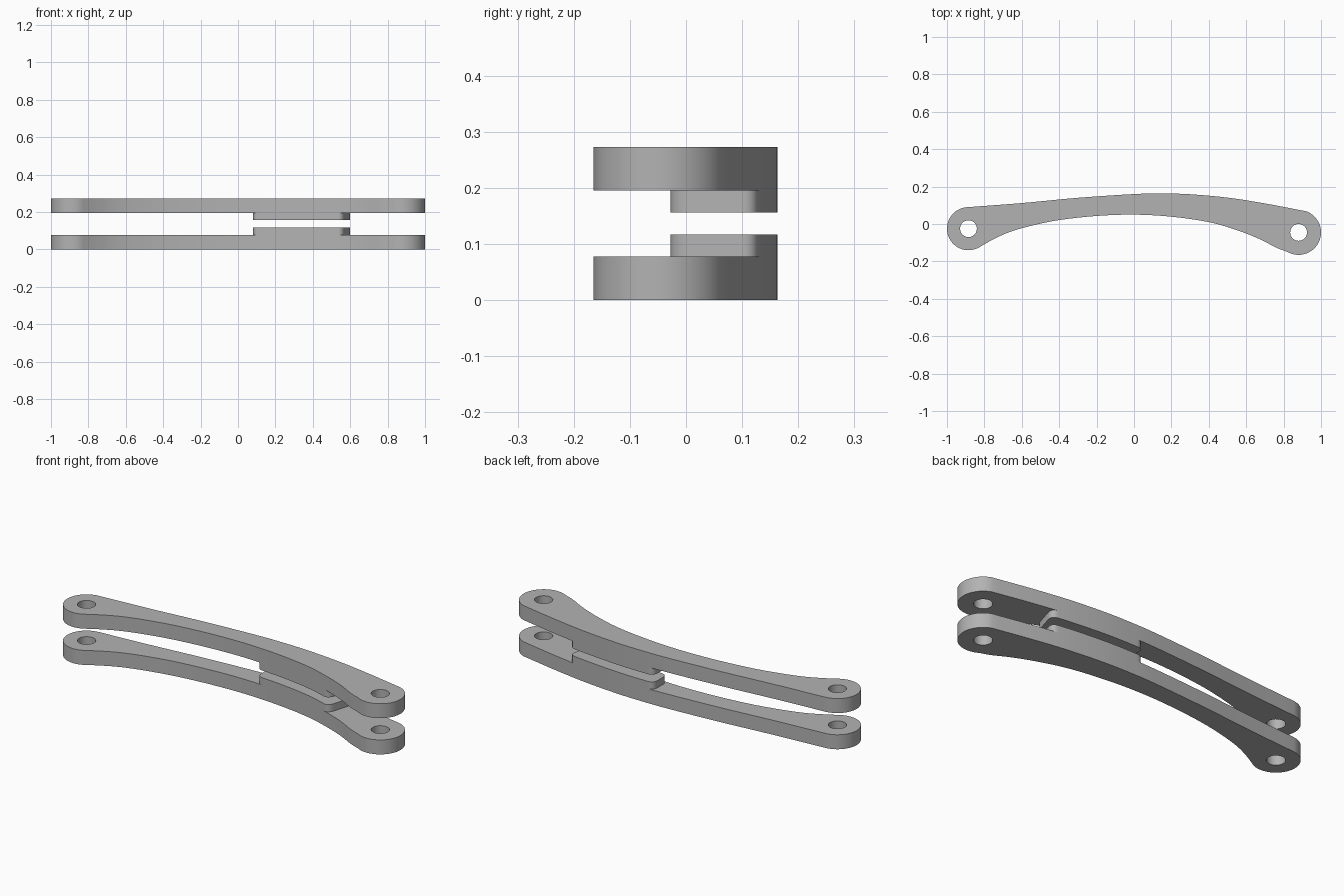
import bpy, bmesh, math
from mathutils import Vector

if "Cube" in bpy.data.objects:
    bpy.data.objects.remove(bpy.data.objects["Cube"])

grey = bpy.data.materials.new("plain grey")
grey.use_nodes = True
grey.diffuse_color = (0.45, 0.45, 0.45, 1)
grey.node_tree.nodes["Principled BSDF"].inputs["Base Color"].default_value = grey.diffuse_color

LEFT, RIGHT = Vector((-0.885, -0.025)), Vector((0.88, -0.045))
LEFT_R, RIGHT_R, HOLE_R = 0.115, 0.12, 0.045
PLATE, PAD, TOTAL = 0.078, 0.039, 0.273


def arc(centre, radius, start, end, steps=20):
    angles = [math.radians(start + (end - start) * i / steps) for i in range(steps + 1)]
    return [centre + radius * Vector((math.cos(a), math.sin(a))) for a in angles]


def smooth_path(points, steps=6):
    """Catmull-Rom path through the points."""
    p = [Vector(q) for q in points]
    p = [2 * p[0] - p[1]] + p + [2 * p[-1] - p[-2]]
    path = []
    for a, b, c, d in zip(p, p[1:], p[2:], p[3:]):
        for i in range(steps):
            t = i / steps
            path.append(0.5 * (2 * b + (c - a) * t + (2 * a - 5 * b + 4 * c - d) * t ** 2
                               + (3 * b - a - 3 * c + d) * t ** 3))
    return path + [p[-2]]


def on_path(path, x):
    for a, b in zip(path, path[1:]):
        if a.x <= x <= b.x:
            return a.lerp(b, (x - a.x) / (b.x - a.x))


def section(path, x0, x1):
    inner = [p for p in path if x0 < p.x < x1]
    return [on_path(path, x0)] + inner + [on_path(path, x1)]


def corner(a, tip, b, steps=8):
    """Rounded corner between a and b, without its end points."""
    return [a.lerp(tip, i / steps).lerp(tip.lerp(b, i / steps), i / steps) for i in range(1, steps)]


def slab(name, loops, z0, z1):
    bm = bmesh.new()
    edges = []
    for loop in loops:
        verts = [bm.verts.new((p.x, p.y, z0)) for p in loop]
        edges += [bm.edges.new((verts[i - 1], verts[i])) for i in range(len(verts))]
    bmesh.ops.triangle_fill(bm, edges=edges, use_beauty=True)
    made = bmesh.ops.extrude_face_region(bm, geom=bm.faces[:])["geom"]
    top = [v for v in made if isinstance(v, bmesh.types.BMVert)]
    bmesh.ops.translate(bm, verts=top, vec=(0, 0, z1 - z0))
    bmesh.ops.recalc_face_normals(bm, faces=bm.faces[:])
    mesh = bpy.data.meshes.new(name)
    bm.to_mesh(mesh)
    bm.free()
    mesh.materials.append(grey)
    obj = bpy.data.objects.new(name, mesh)
    bpy.context.collection.objects.link(obj)
    bpy.ops.object.select_all(action="DESELECT")
    obj.select_set(True)
    bpy.context.view_layer.objects.active = obj
    bpy.ops.object.shade_smooth_by_angle(angle=math.radians(30))


# Long curved edges of the arm
left_end = arc(LEFT, LEFT_R, 95, 305, 32)
right_end = arc(RIGHT, RIGHT_R, 240, 430, 32)
front = smooth_path([left_end[-1], (-0.75, -0.081), (-0.67, -0.045), (-0.56, -0.012), (-0.4, 0.021),
                     (-0.2, 0.043), (0, 0.05), (0.2, 0.039), (0.4, 0.01), (0.55, -0.033),
                     (0.67, -0.08), (0.76, -0.126), right_end[0]])
back = smooth_path([left_end[0], (-0.6, 0.112), (-0.3, 0.14), (0, 0.16), (0.15, 0.163), (0.3, 0.159),
                    (0.5, 0.141), (0.7, 0.11), right_end[-1]])

# Arm plate outline with a pin hole at each end
outline = left_end + front[1:-1] + right_end + back[-2:0:-1]
loops = [outline, arc(LEFT, HOLE_R, 0, 345, 23), arc(RIGHT, HOLE_R, 0, 345, 23)]

# Inner pad outline: flush long sides, rounded ends
pad_front = section(front, 0.115, 0.525)
pad_back = section(back, 0.115, 0.57)[::-1]
pad = (pad_front
       + corner(pad_front[-1], on_path(front, 0.56), Vector((0.572, 0.005)))
       + [Vector((0.572, 0.005)), Vector((0.597, 0.088))]
       + corner(Vector((0.597, 0.088)), on_path(back, 0.608), pad_back[0])
       + pad_back
       + corner(pad_back[-1], on_path(back, 0.08), Vector((0.08, 0.125)))
       + [Vector((0.08, 0.125)), Vector((0.08, 0.085))]
       + corner(Vector((0.08, 0.085)), on_path(front, 0.08), pad_front[0]))

slab("lower_arm", loops, 0, PLATE)
slab("lower_pad", [pad], PLATE, PLATE + PAD)
slab("upper_arm", loops, TOTAL - PLATE, TOTAL)
slab("upper_pad", [pad], TOTAL - PLATE - PAD, TOTAL - PLATE)
